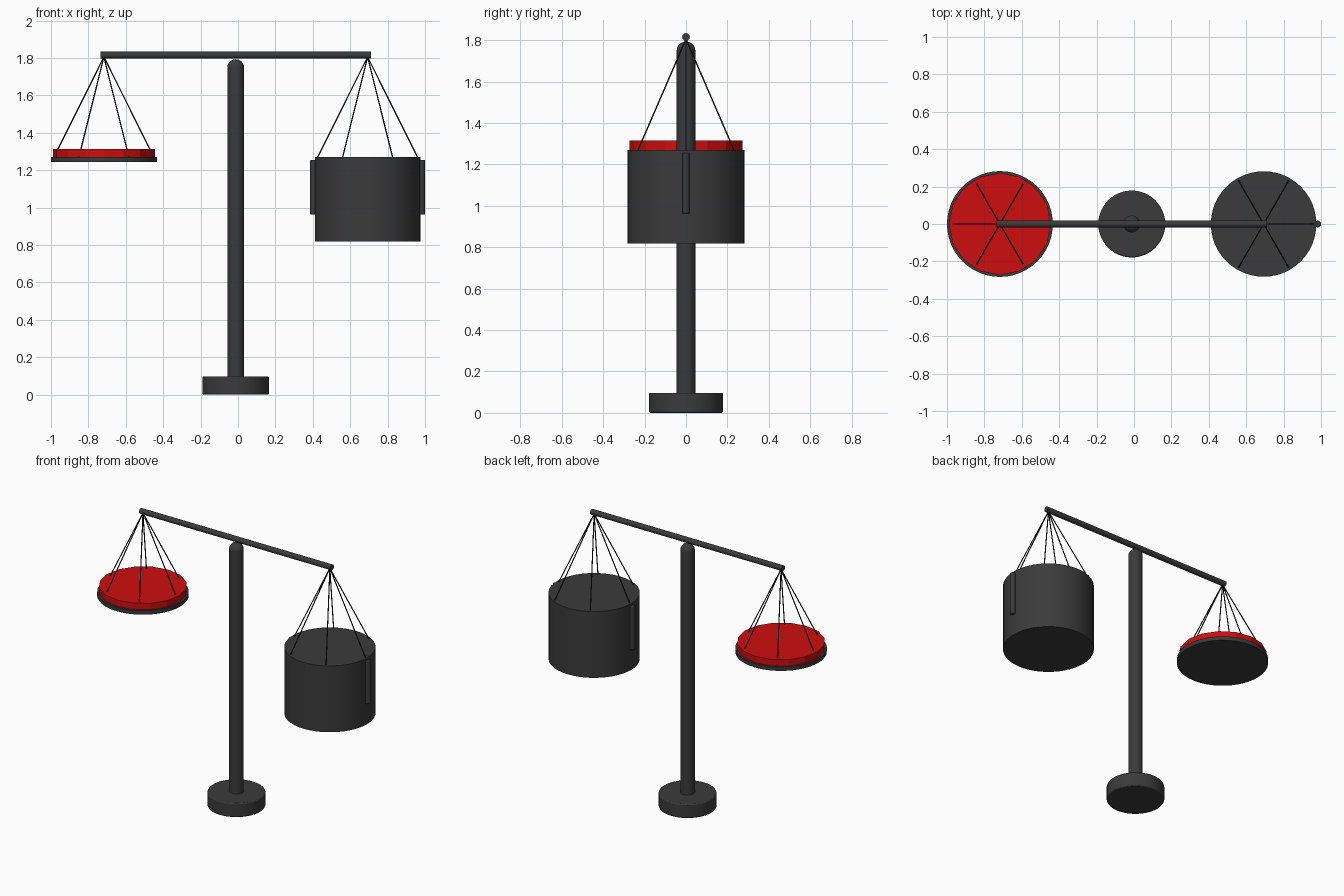
import bpy, math
from mathutils import Vector

if "Cube" in bpy.data.objects:
    bpy.data.objects.remove(bpy.data.objects["Cube"])

def material(name, rgb):
    m = bpy.data.materials.new(name)
    m.diffuse_color = (*rgb, 1)
    m.use_nodes = True
    m.node_tree.nodes["Principled BSDF"].inputs["Base Color"].default_value = m.diffuse_color
    return m

GREY = material("dark grey", (0.043, 0.043, 0.043))
RED = material("red", (0.62, 0.004, 0.004))
BLACK = material("black", (0.01, 0.01, 0.01))

def rod(name, a, b, r, mat, sides=32, bevel=0, smooth=True):
    """Cylinder of radius r running from point a to point b."""
    a, b = Vector(a), Vector(b)
    d = b - a
    bpy.ops.mesh.primitive_cylinder_add(vertices=sides, radius=r, depth=d.length, location=(a + b) / 2)
    o = bpy.context.object
    o.rotation_euler = d.to_track_quat('Z', 'Y').to_euler()
    o.name = name
    o.data.materials.append(mat)
    if smooth:
        bpy.ops.object.shade_smooth_by_angle(angle=math.radians(35))
    if bevel:
        mod = o.modifiers.new("soft edge", 'BEVEL')
        mod.width, mod.segments, mod.limit_method = bevel, 2, 'ANGLE'
    return o

CX = -0.012                 # pole axis
LEFT, RIGHT = -0.717, 0.693  # pan axes
PAN_Z = 1.268               # string attachment height

# stand: base, pole and its domed top
rod("base", (CX, 0, 0), (CX, 0, 0.097), 0.179, GREY, 48, 0.007)
rod("pole", (CX, 0, 0.09), (CX, 0, 1.748), 0.045, GREY)
bpy.ops.mesh.primitive_uv_sphere_add(segments=32, ring_count=16, radius=0.045, location=(CX, 0, 1.748))
dome = bpy.context.object
dome.name = "pole_dome"
dome.data.materials.append(GREY)
bpy.ops.object.shade_smooth()

# balance beam
rod("beam", (-0.734, 0, 1.815), (0.711, 0, 1.815), 0.0185, GREY, 16)

# shallow left pan with red faceted load
rod("left_pan", (LEFT, 0, 1.243), (LEFT, 0, 1.27), 0.283, GREY, 48)
rod("red_load", (LEFT, 0, 1.265), (LEFT, 0, 1.314), 0.273, RED, 16, smooth=False)

# deep right bucket with a side grip on each side
rod("right_bucket", (RIGHT, 0, 0.818), (RIGHT, 0, 1.27), 0.282, GREY, 48)
for side, label in ((-1, "inner"), (1, "outer")):
    x = RIGHT + side * 0.289
    rod(f"{label}_grip", (x, 0, 0.962), (x, 0, 1.255), 0.018, GREY, 16, 0.005)

# six strings fanning down to each pan
for x, label in ((LEFT, "left"), (RIGHT, "right")):
    for i in range(6):
        t = i * math.pi / 3
        end = (x + 0.268 * math.cos(t), 0.268 * math.sin(t), PAN_Z)
        rod(f"{label}_string_{i + 1}", (x, 0, 1.805), end, 0.0035, BLACK, 8)
